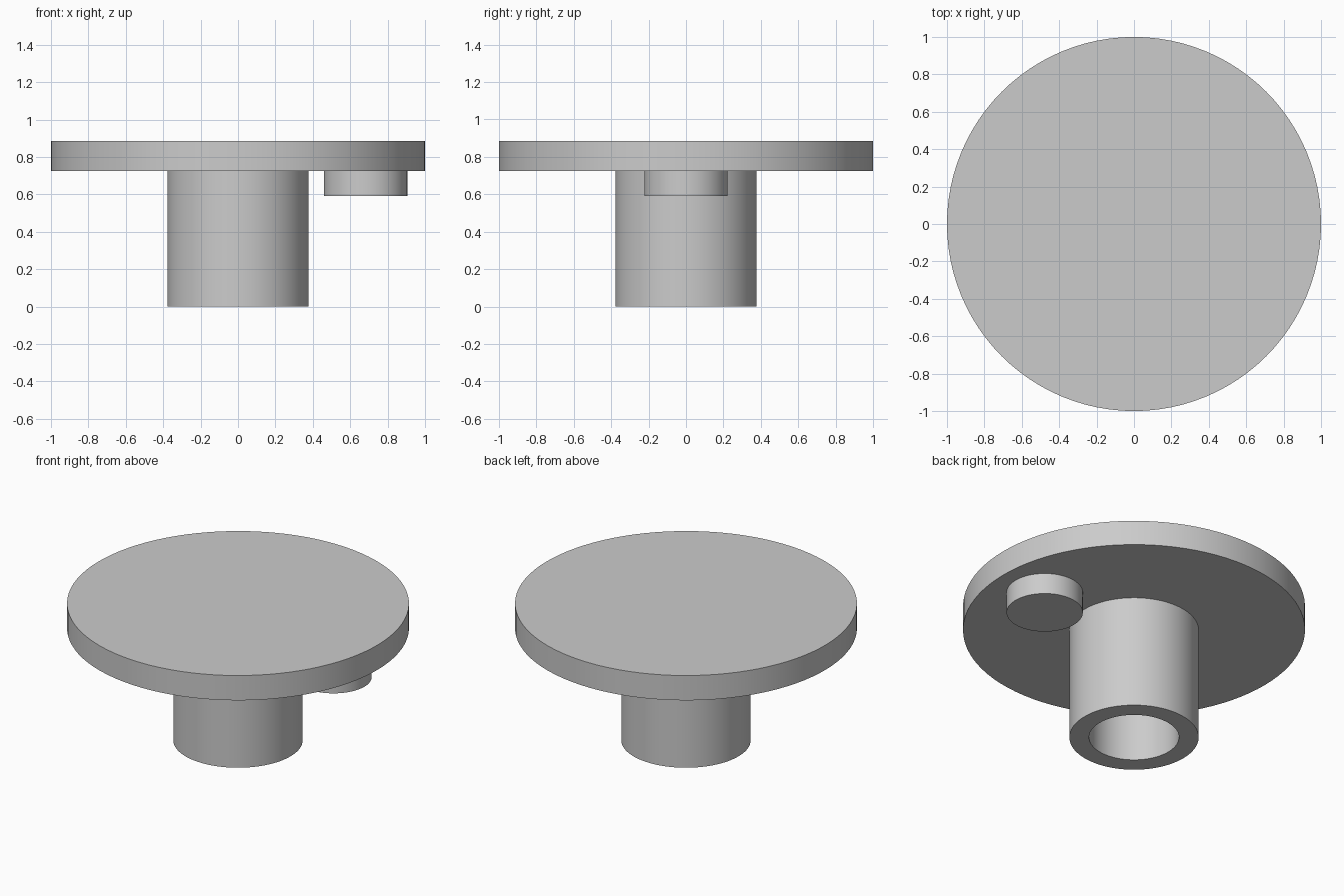
import bpy
import bmesh
import math
from mathutils import Matrix

cube = bpy.data.objects.get("Cube")
if cube:
    bpy.data.objects.remove(cube, do_unlink=True)

SIDES = 96
PLATE_BOTTOM, PLATE_TOP = 0.725, 0.885

grey = bpy.data.materials.new("plain_grey")
grey.use_nodes = True
colour = (0.6, 0.6, 0.6, 1)
grey.diffuse_color = colour
grey.node_tree.nodes["Principled BSDF"].inputs["Base Color"].default_value = colour


def finish(name, bm, x=0):
    """Turn a bmesh into a smooth-sided object with crisp rims."""
    bmesh.ops.recalc_face_normals(bm, faces=bm.faces)
    mesh = bpy.data.meshes.new(name)
    bm.to_mesh(mesh)
    bm.free()
    mesh.materials.append(grey)
    obj = bpy.data.objects.new(name, mesh)
    obj.location.x = x
    bpy.context.collection.objects.link(obj)
    bpy.ops.object.select_all(action="DESELECT")
    obj.select_set(True)
    bpy.context.view_layer.objects.active = obj
    bpy.ops.object.shade_smooth_by_angle(angle=math.radians(30))
    return obj


def disc(name, radius, bottom, top, x=0):
    bm = bmesh.new()
    bmesh.ops.create_cone(bm, cap_ends=True, segments=SIDES, radius1=radius,
                          radius2=radius, depth=top - bottom,
                          matrix=Matrix.Translation((0, 0, (bottom + top) / 2)))
    return finish(name, bm, x)


def tube(name, outer, inner, bottom, top):
    """Spin a rectangular wall section around the z axis."""
    bm = bmesh.new()
    section = [(inner, bottom), (outer, bottom), (outer, top), (inner, top)]
    verts = [bm.verts.new((r, 0, z)) for r, z in section]
    edges = [bm.edges.new((verts[i - 1], verts[i])) for i in range(4)]
    bmesh.ops.spin(bm, geom=verts + edges, cent=(0, 0, 0), axis=(0, 0, 1),
                   angle=math.tau, steps=SIDES, use_merge=True)
    bmesh.ops.remove_doubles(bm, verts=bm.verts, dist=0.0001)
    return finish(name, bm)


# Round top plate
disc("round_plate", 1.0, PLATE_BOTTOM, PLATE_TOP)
# Hollow central stem, open at the bottom
tube("hollow_stem", 0.378, 0.263, 0, PLATE_BOTTOM)
# Off-centre peg beneath the plate
disc("offset_peg", 0.223, 0.59, PLATE_BOTTOM, x=0.682)
